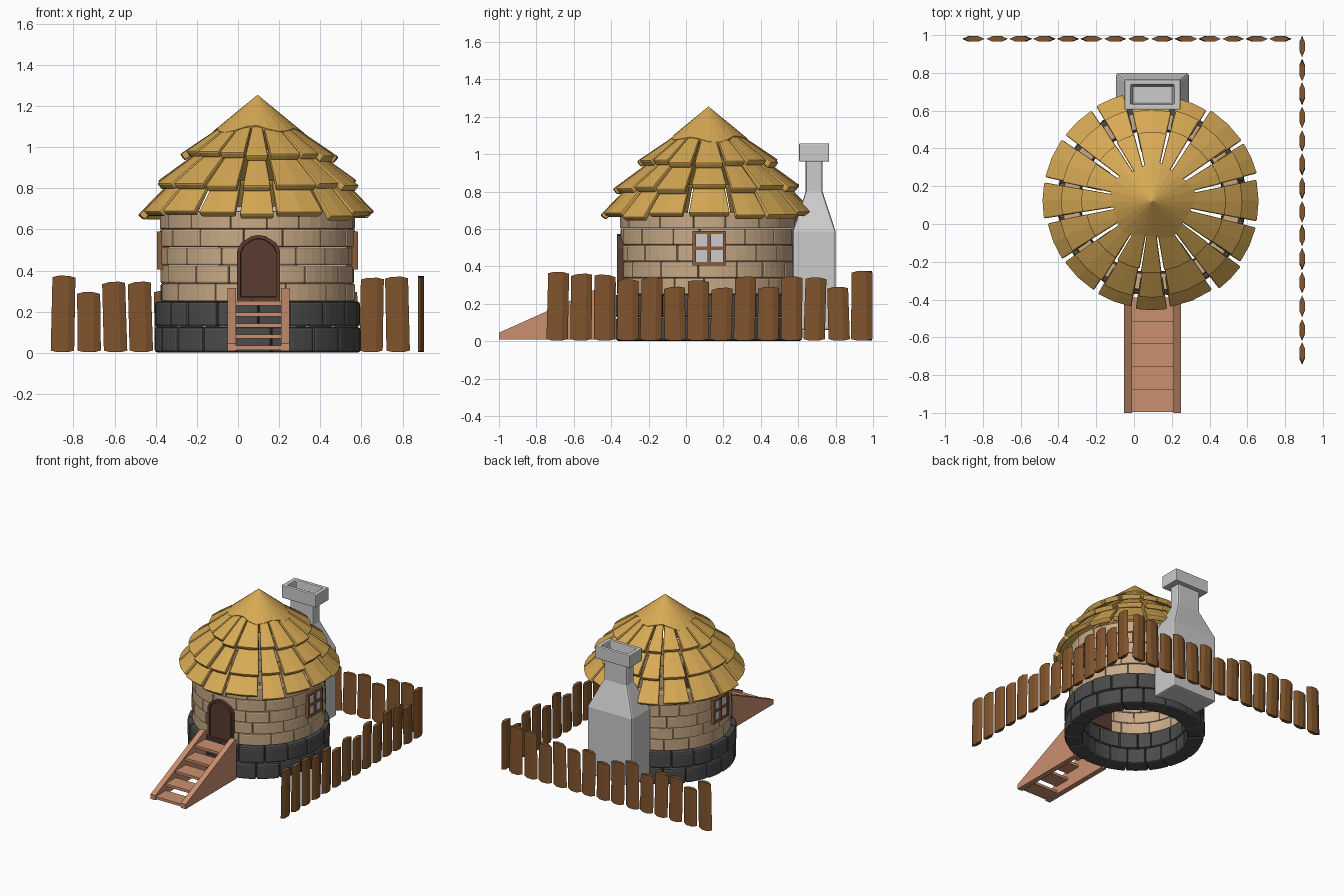
import bpy, bmesh, math, random
from mathutils import Vector

if "Cube" in bpy.data.objects:
    bpy.data.objects.remove(bpy.data.objects["Cube"])

random.seed(4)
CX, CY = 0.095, 0.12          # centre of the round house
uni = random.uniform

COL = {
    "straw": (0.68, 0.40, 0.09), "wall": (0.58, 0.40, 0.24), "base": (0.07, 0.07, 0.07),
    "door": (0.10, 0.045, 0.03), "ramp": (0.60, 0.28, 0.16), "fence": (0.22, 0.09, 0.026),
    "frame": (0.26, 0.11, 0.045),
}


def loft(bm, rings):
    """Skin a list of equal closed loops and cap both ends."""
    vs = [[bm.verts.new(p) for p in ring] for ring in rings]
    n = len(vs[0])
    for a, b in zip(vs, vs[1:]):
        for i in range(n):
            bm.faces.new((a[i], a[(i + 1) % n], b[(i + 1) % n], b[i]))
    bm.faces.new(vs[0])
    bm.faces.new(vs[-1])


def sector(bm, profile, a0, a1, n):
    """Sweep an (r, z) profile about the house centre."""
    rings = []
    for i in range(n + 1):
        a = a0 + (a1 - a0) * i / n
        rings.append([(CX + r * math.cos(a), CY + r * math.sin(a), z) for r, z in profile])
    loft(bm, rings)


def box(bm, x0, x1, y0, y1, z0, z1):
    loft(bm, [[(x0, y0, z), (x1, y0, z), (x1, y1, z), (x0, y1, z)] for z in (z0, z1)])


def finish(bm, name, color=None, bevel=0, segs=2):
    bmesh.ops.recalc_face_normals(bm, faces=bm.faces)
    if bevel:
        sharp = [e for e in bm.edges if e.is_manifold and e.calc_face_angle() > 0.6]
        bmesh.ops.bevel(bm, geom=sharp, offset=bevel, segments=segs, profile=0.5,
                        affect='EDGES', clamp_overlap=True)
    me = bpy.data.meshes.new(name)
    bm.to_mesh(me)
    bm.free()
    ob = bpy.data.objects.new(name, me)
    bpy.context.collection.objects.link(ob)
    if color:
        mat = bpy.data.materials.get(color) or bpy.data.materials.new(color)
        mat.diffuse_color = (*COL[color], 1)
        mat.use_nodes = True
        mat.node_tree.nodes["Principled BSDF"].inputs["Base Color"].default_value = mat.diffuse_color
        me.materials.append(mat)
    return ob


def brick_ring(bm, r_in, r_out, z0, z1, count, gap, phase):
    """One course of curved bricks with uneven joints."""
    step = 2 * math.pi / count
    cuts = [phase + step * (i + uni(-0.18, 0.18)) for i in range(count)]
    cuts.append(cuts[0] + 2 * math.pi)
    for a, b in zip(cuts, cuts[1:]):
        ro = r_out + uni(-0.006, 0.002)
        prof = [(r_in, z0), (ro, z0), (ro, z1), (r_in, z1)]
        sector(bm, prof, a + gap / 2, b - gap / 2, 4)


# Dark stone base, two courses
bm = bmesh.new()
for k in range(2):
    brick_ring(bm, 0.375, 0.502, 0.002 + 0.125 * k, 0.125 + 0.125 * k, 18, 0.004, 0.17 * k)
finish(bm, "stone_base", "base", 0.014)

# Tan brick wall, five courses
bm = bmesh.new()
for k in range(5):
    z = 0.25 + 0.088 * k
    brick_ring(bm, 0.385, 0.474, z, z + 0.087, 15, 0.003, 0.21 * (k % 2) + 0.05 * k)
finish(bm, "brick_wall", "wall", 0.008)

# Thatch: three overlapping rows of shingles with shared radial joints
bm = bmesh.new()
N = 16
step = 2 * math.pi / N
joints = [-math.pi / 2 + step * (i - 0.5) + uni(-0.05, 0.05) for i in range(N)]
joints.append(joints[0] + 2 * math.pi)
for (r1, z1), (r2, z2) in [((0.10, 1.13), (0.355, 0.935)),
                           ((0.26, 0.975), (0.475, 0.795)),
                           ((0.40, 0.83), (0.55, 0.65))]:
    for a, b in zip(joints, joints[1:]):
        f = 1 + uni(-0.10, 0.07)
        re, ze = r1 + (r2 - r1) * f, z1 + (z2 - z1) * f
        d = Vector((re - r1, ze - z1)).normalized()
        n = Vector((-d.y, d.x)) * 0.038
        prof = [(r1, z1), (re, ze), (re + n.x, ze + n.y), (r1 + n.x * 0.5, z1 + n.y * 0.5)]
        sector(bm, prof, a + 0.012 + uni(0, 0.02), b - 0.012 - uni(0, 0.02), 2)
finish(bm, "roof_shingles", "straw", 0.008)

# Peaked cap with a wavy rim
bm = bmesh.new()
M = 24
tip, under = bm.verts.new((CX, CY, 1.255)), bm.verts.new((CX, CY, 1.20))
top, low = [], []
for i in range(M):
    a = 2 * math.pi * i / M
    r = 0.208 + 0.016 * math.sin(5 * a + 0.6) + 0.012 * math.cos(2 * a)
    z = 1.255 - 0.82 * r
    top.append(bm.verts.new((CX + r * math.cos(a), CY + r * math.sin(a), z)))
    low.append(bm.verts.new((CX + (r - 0.012) * math.cos(a), CY + (r - 0.012) * math.sin(a), z - 0.025)))
for i in range(M):
    j = (i + 1) % M
    bm.faces.new((tip, top[i], top[j]))
    bm.faces.new((top[i], low[i], low[j], top[j]))
    bm.faces.new((low[i], under, low[j]))
finish(bm, "roof_cap", "straw")

# Chimney: body, tapered neck and hollow cap
def rect(hx, hy, z, x=0.098, y=0.685):
    return [(x - hx, y - hy, z), (x + hx, y - hy, z), (x + hx, y + hy, z), (x - hx, y + hy, z)]

bm = bmesh.new()
loft(bm, [rect(0.192, 0.115, 0.06), rect(0.192, 0.115, 0.588),
          rect(0.10, 0.045, 0.80), rect(0.10, 0.045, 0.98)])
finish(bm, "chimney_body", None, 0.012)
bm = bmesh.new()
loft(bm, [rect(0.148, 0.08, 0.96), rect(0.148, 0.08, 1.058),
          rect(0.115, 0.052, 1.058), rect(0.105, 0.045, 1.0)])
finish(bm, "chimney_cap", None, 0.006)

# Door: arched slab with recessed panel
arch = [(-0.105, 0.255), (0.105, 0.255), (0.105, 0.495), (0.085, 0.535), (0.035, 0.567),
        (0, 0.573), (-0.035, 0.567), (-0.085, 0.535), (-0.105, 0.495)]
def arch_at(y, s):
    return [(0.1 + x * s, y, 0.41 + (z - 0.41) * (1 - (1 - s) * 0.65)) for x, z in arch]

bm = bmesh.new()
loft(bm, [arch_at(-0.25, 1), arch_at(-0.37, 1), arch_at(-0.37, 0.84), arch_at(-0.36, 0.82)])
finish(bm, "door", "door")

# Windows on both sides
for side, label in ((1, "right"), (-1, "left")):
    xs = sorted((CX + side * 0.43, CX + side * 0.488))
    y0, y1, z0, z1 = 0.035, 0.215, 0.405, 0.59
    ym, zm, w = (y0 + y1) / 2, (z0 + z1) / 2, 0.018
    bm = bmesh.new()
    for y in (y0, ym - w / 2, y1 - w):
        box(bm, *xs, y, y + w, z0, z1)
    for z in (z0, zm - w / 2, z1 - w):
        box(bm, xs[0] + 0.001, xs[1] - 0.001, y0, y1, z, z + w)
    finish(bm, "window_frame_" + label, "frame")
    bm = bmesh.new()
    box(bm, *sorted((CX + side * 0.43, CX + side * 0.479)), y0 + 0.005, y1 - 0.005, z0 + 0.005, z1 - 0.005)
    finish(bm, "window_pane_" + label)

# Entrance stair: two wedge sides and five treads
bm = bmesh.new()
for x in (-0.052, 0.208):
    prof = [(-1, 0.008), (-0.375, 0.008), (-0.375, 0.315), (-0.40, 0.315), (-1, 0.045)]
    loft(bm, [[(px, y, z) for y, z in prof] for px in (x, x + 0.042)])
finish(bm, "stair_sides", "ramp")
bm = bmesh.new()
for i in range(5):
    y, z = -0.995 + 0.12 * i, 0.015 + 0.054 * i
    box(bm, -0.012, 0.21, y, y + 0.125, z, z + 0.02)
finish(bm, "stair_treads", "ramp")

# Fence: lens-shaped boards in two rows
def fence(name, heights, place):
    bm = bmesh.new()
    sec = [(-0.057, 0, -0.008), (-0.024, -0.014, 0), (0.024, -0.014, 0),
           (0.057, 0, -0.008), (0.024, 0.014, 0), (-0.024, 0.014, 0)]
    for i, h in enumerate(heights):
        lean, slope = uni(-0.005, 0.005), uni(-0.08, 0.08)
        rings = []
        for z, s, k in ((0.003, 1, -1), (h, 0.98, 1)):
            rings.append([place(i, u * s + lean * k, v, z + d * k + (slope * u if k > 0 else 0))
                          for u, v, d in sec])
        loft(bm, rings)
    finish(name=name, bm=bm, color="fence")

fence("fence_back", [.375, .295, .345, .345, .30, .36, .33, .29, .35, .32, .34, .30, .365, .37],
      lambda i, u, v, z: (-0.85 + 0.125 * i + u, 0.98 + v, z))
fence("fence_right", [.37, .36, .355, .33, .34, .29, .325, .285, .345, .29, .345, .34, .29, .375],
      lambda i, u, v, z: (0.89 + v, -0.685 + 0.125 * i + u, z))
